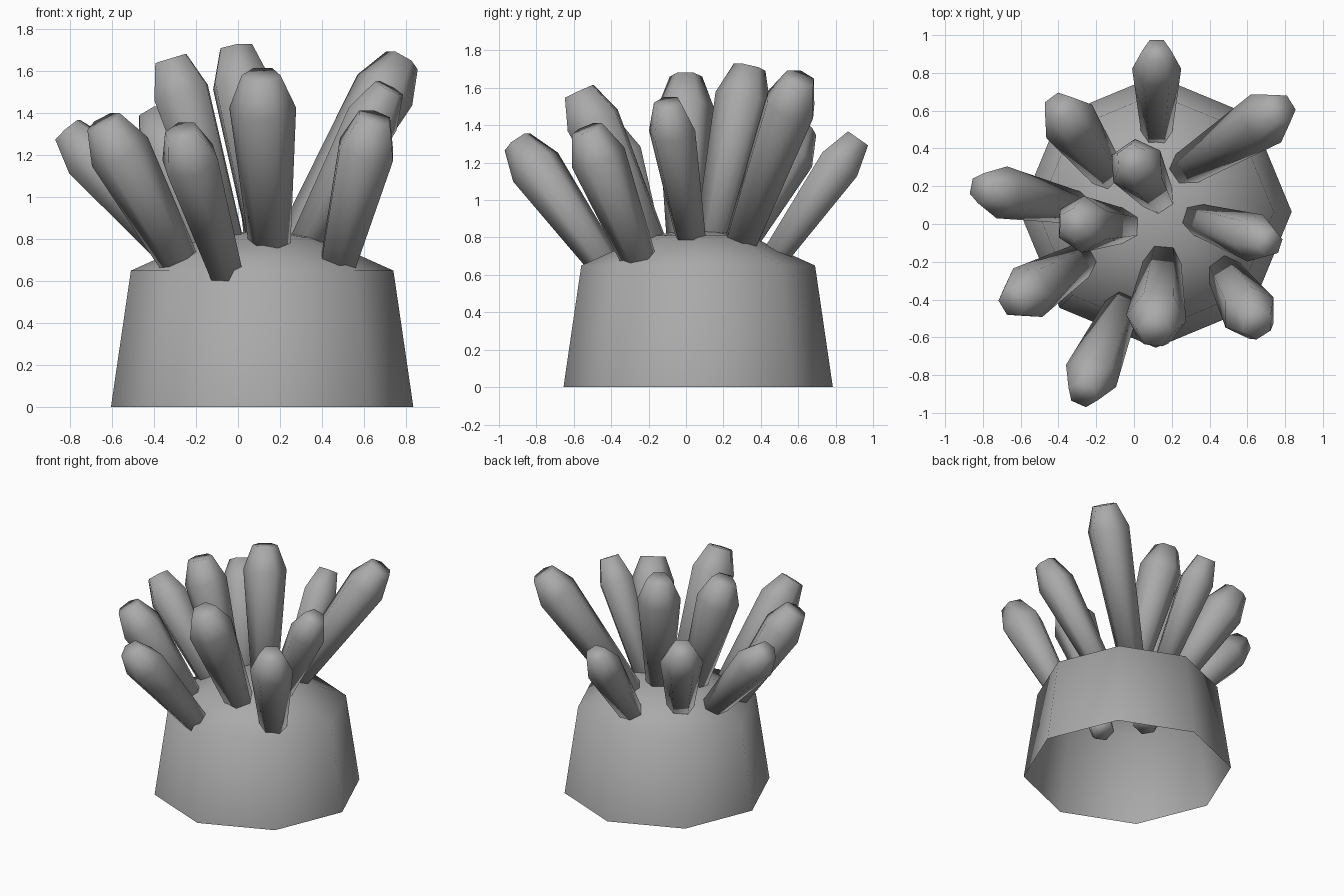
import bpy, bmesh, math
from mathutils import Vector

if "Cube" in bpy.data.objects:
    bpy.data.objects.remove(bpy.data.objects["Cube"])

stone = bpy.data.materials.new("grey_stone")
stone.use_nodes = True
grey = (0.4, 0.4, 0.4, 1)
stone.diffuse_color = grey
stone.node_tree.nodes["Principled BSDF"].inputs["Base Color"].default_value = grey


def ring(bm, centre, u, v, radius, sides, twist=0.0):
    """Add one polygon ring of vertices in the plane of u and v."""
    angles = [twist + 2 * math.pi * i / sides for i in range(sides)]
    return [bm.verts.new(centre + radius * (u * math.cos(a) + v * math.sin(a))) for a in angles]


def bridge(bm, low, high):
    for i in range(len(low)):
        j = (i + 1) % len(low)
        bm.faces.new((low[i], low[j], high[j], high[i]))


def finish(bm, name):
    mesh = bpy.data.meshes.new(name)
    bm.to_mesh(mesh)
    bm.free()
    mesh.materials.append(stone)
    mesh.shade_smooth()
    obj = bpy.data.objects.new(name, mesh)
    bpy.context.collection.objects.link(obj)


# Octagonal base, open underneath, with a low domed top
X, Y, Z = Vector((1, 0, 0)), Vector((0, 1, 0)), Vector((0, 0, 1))
middle = Vector((0.115, 0.065, 0))
bm = bmesh.new()
rings = [ring(bm, middle + Z * z, X, Y, r, 8) for r, z in ((0.72, 0), (0.625, 0.65), (0.27, 0.81))]
for low, high in zip(rings, rings[1:]):
    bridge(bm, low, high)
peak = bm.verts.new(middle + Z * 0.845)
for i in range(8):
    bm.faces.new((rings[-1][i], rings[-1][(i + 1) % 8], peak))
finish(bm, "base")


# Crystal: six-sided, widening to a shoulder, then narrowing to a flat cap
def crystal(name, root, tip, radius, sides=6):
    root, tip = Vector(root), Vector(tip)
    axis = (tip - root).normalized()
    u = axis.cross(Z).normalized()
    v = axis.cross(u)
    bm = bmesh.new()
    profile = ((root - axis * 0.1, 0.58), (tip - axis * 0.17, 1), (tip, 0.58))
    # u, v, axis is right-handed, so faces point outward
    loops = [ring(bm, c, u, v, radius * k, sides) for c, k in profile]
    for low, high in zip(loops, loops[1:]):
        bridge(bm, low, high)
    bm.faces.new(loops[-1])
    bm.faces.new(loops[0][::-1])
    finish(bm, name)


crystals = {
    "back": ((0.12, 0.49, 0.72), (0.12, 0.92, 1.33), 0.13),
    "back_left": ((0.27, 0.29, 0.77), (0.78, 0.61, 1.65), 0.15),
    "left": ((0.32, 0.03, 0.77), (0.72, -0.1, 1.52), 0.13),
    "front_left": ((0.48, -0.26, 0.7), (0.65, -0.53, 1.38), 0.15),
    "front": ((0.15, -0.2, 0.78), (0.11, -0.57, 1.58), 0.16),
    "front_low": ((-0.07, -0.45, 0.68), (-0.27, -0.9, 1.31), 0.145),
    "front_right": ((-0.29, -0.2, 0.71), (-0.64, -0.41, 1.36), 0.15),
    "right": ((-0.32, 0.09, 0.75), (-0.81, 0.19, 1.32), 0.14),
    "inner_right": ((-0.06, -0.01, 0.8), (-0.32, 0, 1.66), 0.15),
    "centre": ((0.12, 0.15, 0.84), (-0.01, 0.34, 1.71), 0.15),
    "back_right": ((-0.15, 0.28, 0.77), (-0.4, 0.62, 1.39), 0.15),
}
for place, (root, tip, radius) in crystals.items():
    crystal("crystal_" + place, root, tip, radius)
